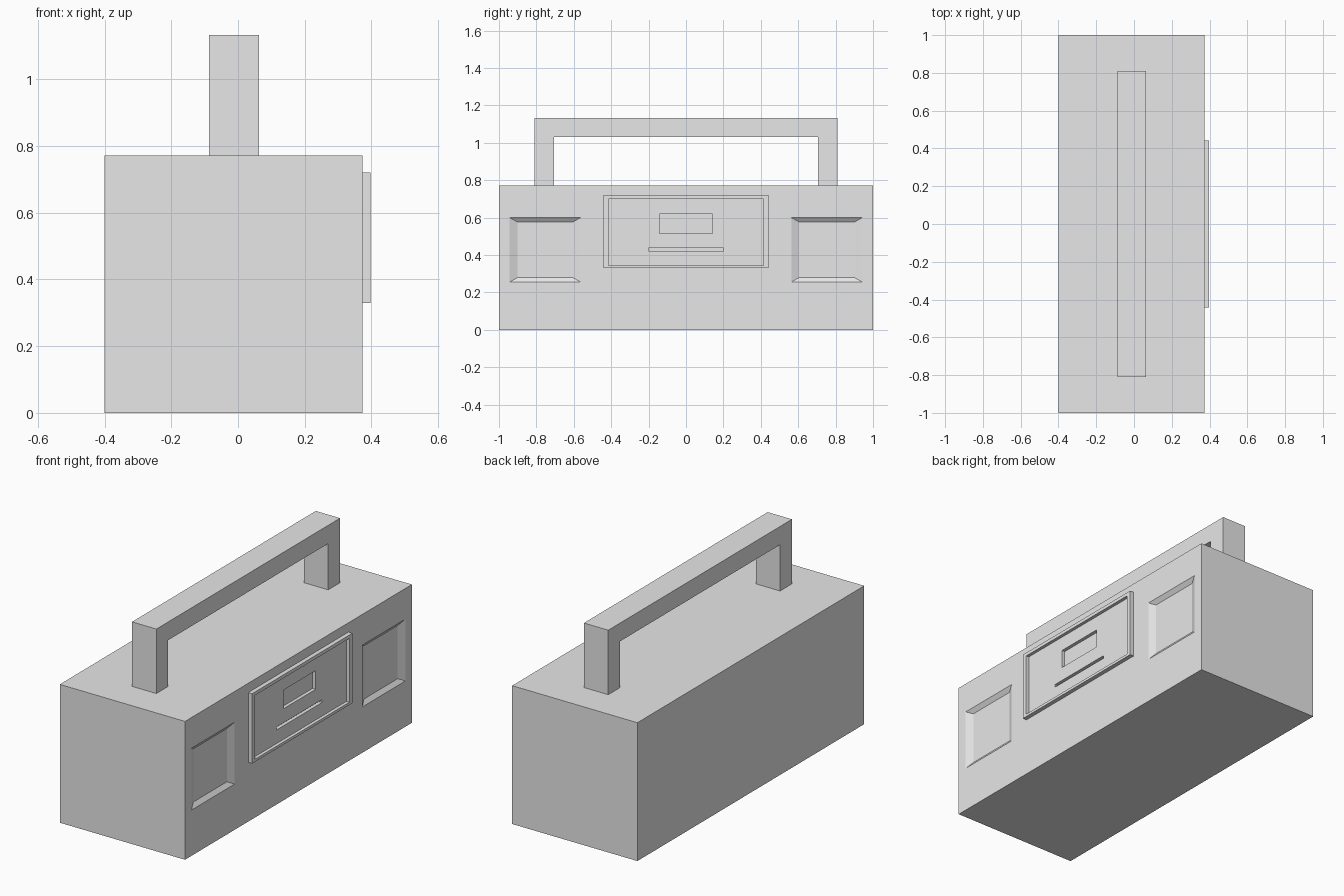
import bpy
import bmesh

cube = bpy.data.objects.get("Cube")
if cube:
    bpy.data.objects.remove(cube, do_unlink=True)

grey = bpy.data.materials.new("light_grey")
grey.use_nodes = True
grey.diffuse_color = (0.8, 0.8, 0.8, 1)
grey.node_tree.nodes["Principled BSDF"].inputs["Base Color"].default_value = (0.8, 0.8, 0.8, 1)

SIDE = 0.373      # x of the decorated side
PLATE = 0.397     # x of the raised plate's rim
PANEL = 0.379     # x of the panel inside the rim
FLOOR = 0.36      # x of the window and slot floors


def prism(name, profile, x0, x1, profile_end=None):
    """Loft a (y, z) outline from x0 to x1, optionally changing to another outline."""
    bm = bmesh.new()
    a = [bm.verts.new((x0, y, z)) for y, z in profile]
    b = [bm.verts.new((x1, y, z)) for y, z in (profile_end or profile)]
    bm.faces.new(a)
    bm.faces.new(b[::-1])
    n = len(a)
    for i in range(n):
        j = (i + 1) % n
        bm.faces.new((a[i], b[i], b[j], a[j]))
    bmesh.ops.recalc_face_normals(bm, faces=bm.faces)
    mesh = bpy.data.meshes.new(name)
    bm.to_mesh(mesh)
    bm.free()
    mesh.materials.append(grey)
    obj = bpy.data.objects.new(name, mesh)
    bpy.context.collection.objects.link(obj)
    return obj


def rect(y, z, half_y, half_z):
    return [(y - half_y, z - half_z), (y + half_y, z - half_z),
            (y + half_y, z + half_z), (y - half_y, z + half_z)]


def cut(target, cutter):
    cutter.hide_render = True
    cutter.hide_set(True)
    mod = target.modifiers.new(cutter.name, 'BOOLEAN')
    mod.operation = 'DIFFERENCE'
    mod.solver = 'EXACT'
    mod.object = cutter
    bpy.context.view_layer.objects.active = target
    bpy.ops.object.modifier_apply(modifier=mod.name)
    return cutter


# Box body and the raised plate on its side
body = prism("box_body", rect(0, 0.386, 1, 0.386), -0.4, SIDE)
plate = prism("side_plate", rect(0, 0.525, 0.442, 0.195), SIDE, PLATE)

# Sloped pockets either side of the plate
cutters = []
for side, name in ((-1, "front"), (1, "back")):
    y = side * 0.753
    pocket = prism(name + "_pocket_cutter", rect(y, 0.428, 0.148, 0.1485), SIDE - 0.018,
                   SIDE + 0.018, rect(y, 0.428, 0.232, 0.1965))
    cutters.append(cut(body, pocket))

# Recessed panel in the plate
cutters.append(cut(plate, prism("panel_cutter", rect(0, 0.523, 0.415, 0.178), PANEL, 0.45)))

# Window and slot sunk through the plate into the body
for name, outline in (("window", rect(0, 0.568, 0.142, 0.052)),
                      ("slot", rect(0, 0.429, 0.2, 0.008))):
    cutter = prism(name + "_cutter", outline, FLOOR, 0.45)
    cut(plate, cutter)
    cut(body, cutter)
    cutters.append(cutter)

for cutter in cutters:
    bpy.data.objects.remove(cutter, do_unlink=True)

# Carrying handle: a square arch along the top
half = [(0.81, 0.772), (0.81, 1.132), (0.705, 1.03), (0.705, 0.772)]
arch = [half[0], half[1]] + [(-y, z) for y, z in (half[1], half[0], half[3], half[2])] + half[2:]
prism("carry_handle", arch, -0.087, 0.063)
